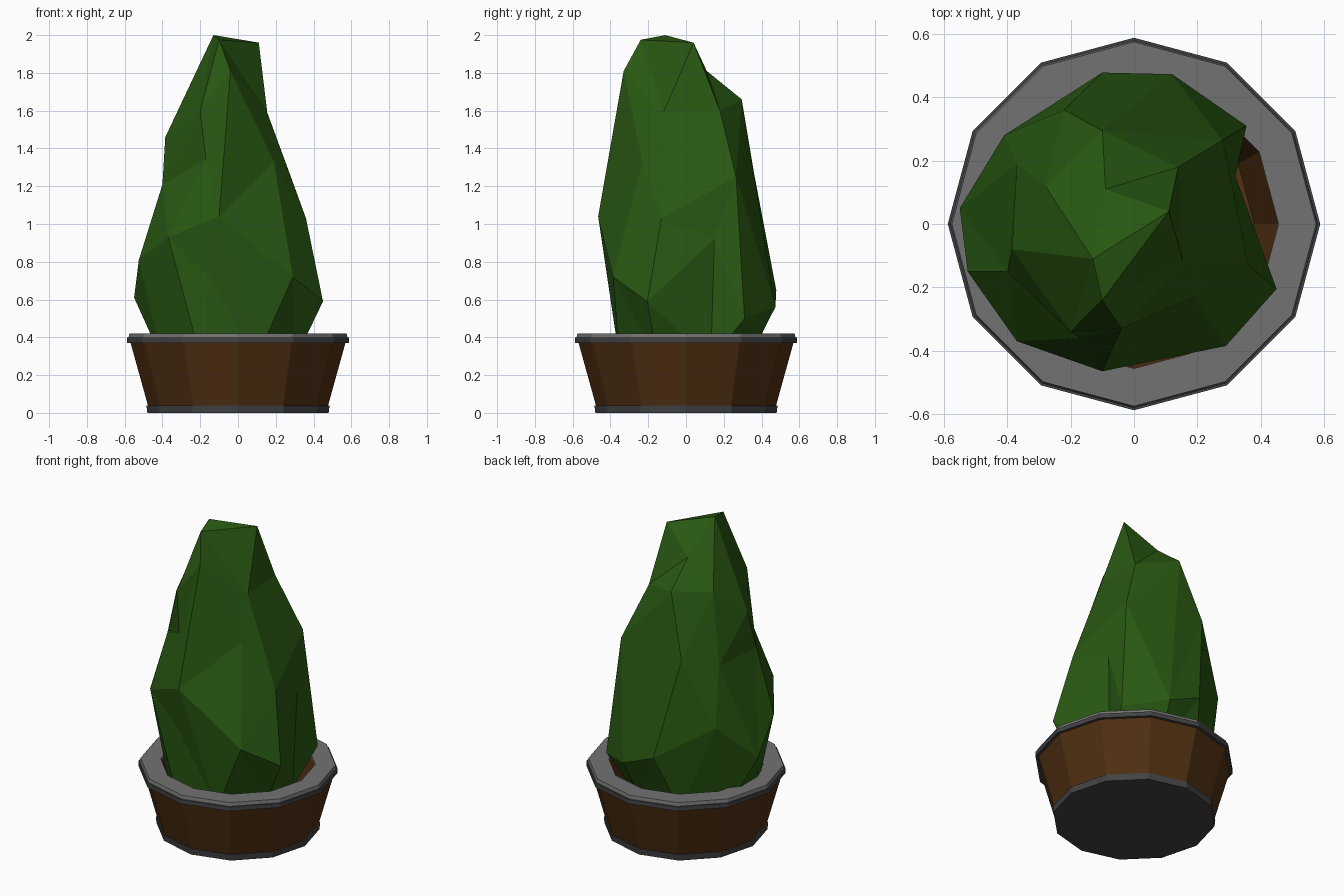
import bpy, bmesh, math
from mathutils import Vector

if "Cube" in bpy.data.objects:
    bpy.data.objects.remove(bpy.data.objects["Cube"])

SIDES = 12


def material(name, rgb):
    m = bpy.data.materials.new(name)
    m.diffuse_color = (*rgb, 1)
    m.use_nodes = True
    m.node_tree.nodes["Principled BSDF"].inputs["Base Color"].default_value = m.diffuse_color
    return m


WOOD = material("brown wood", (0.08, 0.029, 0.006))
DARK = material("dark grey metal", (0.055, 0.055, 0.056))
LIGHT = material("light grey rim", (0.17, 0.17, 0.17))
GREEN = material("leaf green", (0.022, 0.098, 0.006))


def finish(bm, name, mat):
    bmesh.ops.recalc_face_normals(bm, faces=bm.faces)
    me = bpy.data.meshes.new(name)
    bm.to_mesh(me)
    bm.free()
    me.materials.append(mat)
    ob = bpy.data.objects.new(name, me)
    bpy.context.collection.objects.link(ob)
    return ob


def lathe(name, profile, mat, closed=False):
    """Revolve (radius, z) points in 12 flat sides; open ends get caps at radius > 0."""
    bm = bmesh.new()
    rings = []
    for r, z in profile:
        rings.append([bm.verts.new((r * math.cos(i * math.tau / SIDES),
                                    r * math.sin(i * math.tau / SIDES), z))
                      for i in range(SIDES)])
    pairs = list(zip(rings, rings[1:]))
    if closed:
        pairs.append((rings[-1], rings[0]))
    for a, b in pairs:
        for i in range(SIDES):
            j = (i + 1) % SIDES
            bm.faces.new((a[i], a[j], b[j], b[i]))
    if not closed:
        bm.faces.new(rings[0])
        bm.faces.new(rings[-1])
    return finish(bm, name, mat)


# Planter: base plate, wooden tub with hollow inside, metal band and lip
lathe("base_plate", [(0.48, 0), (0.485, 0.04)], DARK)
lathe("tub", [(0.477, 0.04), (0.57, 0.375), (0.57, 0.405),
              (0.457, 0.405), (0.38, 0.12)], WOOD)
lathe("rim_band", [(0.565, 0.37), (0.588, 0.37), (0.588, 0.398), (0.565, 0.398)], DARK, True)
lathe("rim_lip", [(0.456, 0.398), (0.58, 0.398), (0.575, 0.42), (0.456, 0.42)], LIGHT, True)

# Bush: corner points of the clipped foliage
corners = [
    (-0.13, -0.11, 2.0), (0.11, 0.04, 1.96), (-0.10, -0.24, 1.975),       # crown
    (-0.04, -0.33, 1.81), (-0.09, 0.11, 1.81),
    (-0.10, 0.295, 1.66), (-0.28, 0.12, 1.64), (-0.20, -0.34, 1.60),      # upper
    (0.155, -0.12, 1.59), (0.14, 0.18, 1.60), (-0.385, -0.08, 1.46),
    (-0.17, -0.36, 1.34), (0.19, -0.23, 1.33), (0.28, 0.265, 1.25),       # middle
    (-0.22, 0.36, 1.27), (-0.37, 0.19, 1.21), (-0.40, -0.15, 1.21),
    (-0.10, -0.465, 1.04), (0.36, -0.13, 1.03), (0.32, 0.15, 0.92),
    (-0.37, -0.37, 0.93), (-0.525, -0.15, 0.81), (-0.41, 0.28, 0.85),     # lower
    (0.29, -0.385, 0.72), (-0.15, -0.385, 0.72), (-0.55, 0.05, 0.61),
    (-0.10, 0.478, 0.65), (0.12, 0.473, 0.56), (0.45, -0.205, 0.59),
    (0.355, 0.31, 0.50),
]
# Tapered foot inside the tub
for k in range(8):
    a = (k + 0.5) * math.tau / 8
    corners.append((-0.05 + 0.38 * math.cos(a), -0.01 + 0.37 * math.sin(a), 0.28))

# Wrap facets over the corners: hull on a unit sphere, then move back to place
bm = bmesh.new()
places = {}
for c in corners:
    d = Vector(((c[0] + 0.05) / 0.45, (c[1] - 0.01) / 0.45, c[2] - 1.05)).normalized()
    places[bm.verts.new(d)] = c
bmesh.ops.convex_hull(bm, input=list(bm.verts))
for v in bm.verts:
    v.co = places[v]
finish(bm, "bush", GREEN)
